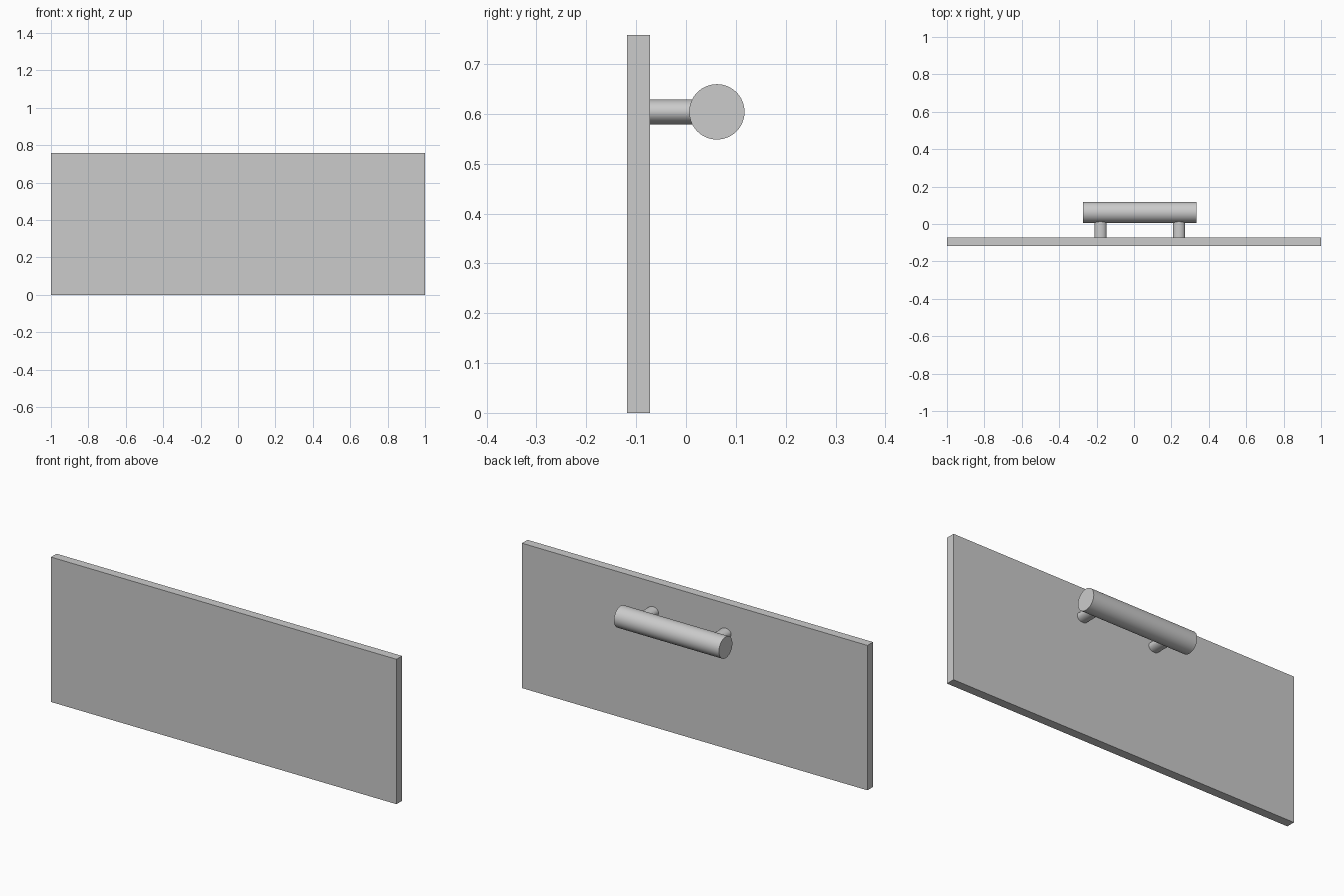
import bpy
from math import pi

if "Cube" in bpy.data.objects:
    bpy.data.objects.remove(bpy.data.objects["Cube"])


def finish(obj, name, scale):
    obj.name = name
    obj.scale = scale
    bpy.ops.object.transform_apply(location=False, rotation=True, scale=True)
    return obj


def rod(name, location, radius, depth, rotation, scale=(1, 1, 1)):
    bpy.ops.mesh.primitive_cylinder_add(vertices=64, radius=radius, depth=depth,
                                        location=location, rotation=rotation)
    obj = finish(bpy.context.object, name, scale)
    bpy.ops.object.shade_smooth_by_angle()
    return obj


HANDLE_X, HANDLE_Z = 0.031, 0.604
FRONT_Y, BACK_Y = -0.118, -0.072

# Flat drawer front
bpy.ops.mesh.primitive_cube_add(size=1, location=(0, (FRONT_Y + BACK_Y) / 2, 0.379))
finish(bpy.context.object, "panel", (2, BACK_Y - FRONT_Y, 0.758))

# Round grip bar
rod("handle_bar", (HANDLE_X, 0.062, HANDLE_Z), 0.0555, 0.608, (0, pi / 2, 0))

# Two slightly oval posts joining the bar to the panel
POST_END = 0.03
for side, label in ((-1, "left"), (1, "right")):
    rod("handle_post_" + label,
        (HANDLE_X + side * 0.21, (BACK_Y + POST_END) / 2, HANDLE_Z),
        0.025, POST_END - BACK_Y, (pi / 2, 0, 0), (1.28, 1, 1))
